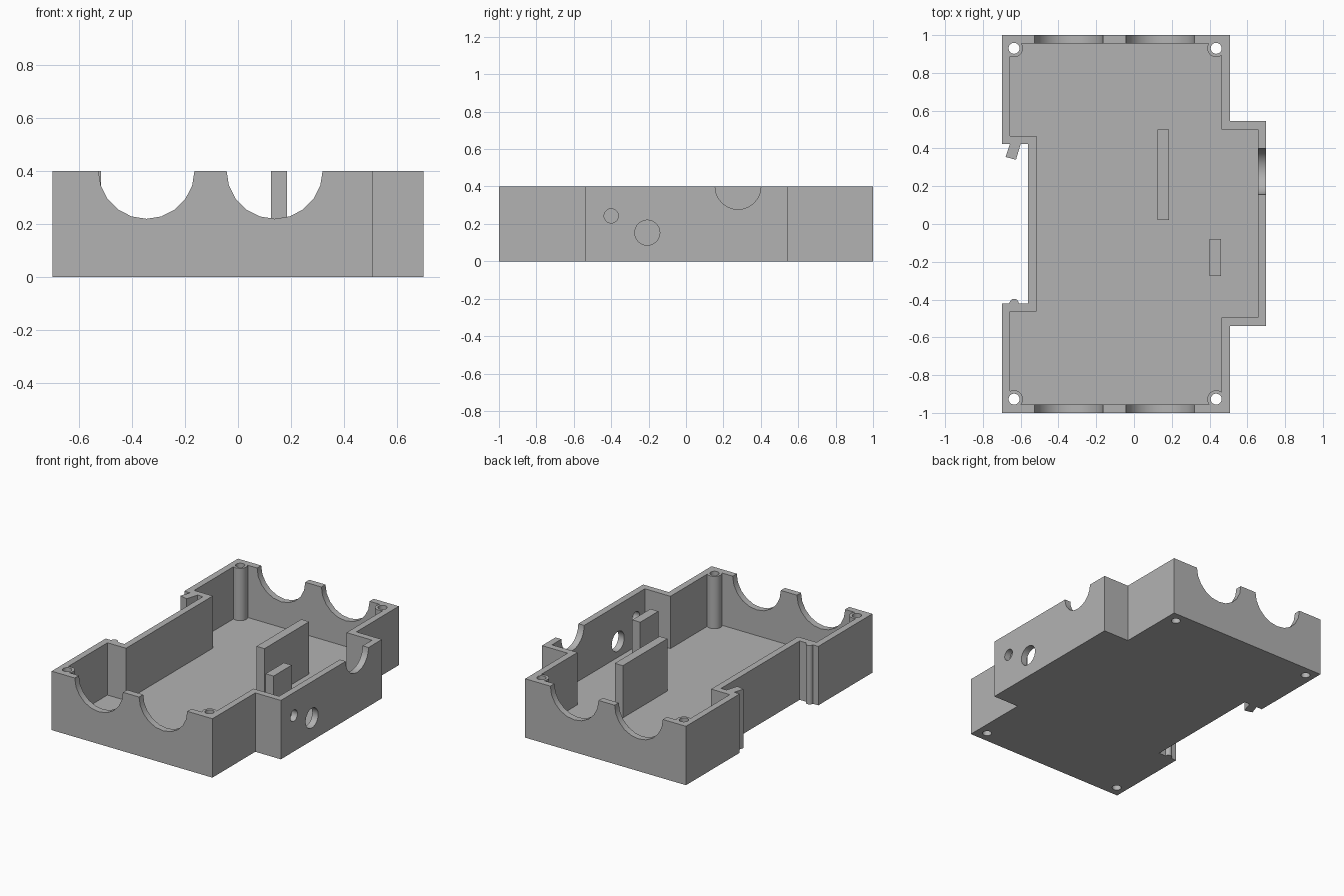
import bpy
import bmesh
from math import cos, sin, pi, radians
from mathutils import Matrix

if "Cube" in bpy.data.objects:
    bpy.data.objects.remove(bpy.data.objects["Cube"])

HEIGHT, FLOOR = 0.4, 0.045

grey = bpy.data.materials.new("plain grey")
grey.use_nodes = True
colour = (0.45, 0.45, 0.45, 1)
grey.diffuse_color = colour
grey.node_tree.nodes["Principled BSDF"].inputs["Base Color"].default_value = colour


def prism(name, points, z0, z1, matrix=Matrix()):
    """Extrude a flat outline from z0 to z1, then place it."""
    bm = bmesh.new()
    face = bm.faces.new([bm.verts.new((x, y, z0)) for x, y in points])
    top = bmesh.ops.extrude_face_region(bm, geom=[face])["geom"]
    for v in top:
        if isinstance(v, bmesh.types.BMVert):
            v.co.z = z1
    bmesh.ops.recalc_face_normals(bm, faces=bm.faces)
    bm.transform(matrix)
    mesh = bpy.data.meshes.new(name)
    bm.to_mesh(mesh)
    bm.free()
    mesh.materials.append(grey)
    ob = bpy.data.objects.new(name, mesh)
    bpy.context.collection.objects.link(ob)
    return ob


def circle(x, y, r, sides, arc=2 * pi):
    count = sides if arc == 2 * pi else sides + 1
    return [(x + r * cos(arc * i / sides), y + r * sin(arc * i / sides)) for i in range(count)]


def box(name, x0, x1, y0, y1):
    return prism(name, [(x0, y0), (x1, y0), (x1, y1), (x0, y1)], FLOOR, HEIGHT)


def cut(target, cutter):
    """Subtract the cutter and throw it away."""
    cutter.hide_render = True
    mod = target.modifiers.new("cut", "BOOLEAN")
    mod.operation, mod.solver, mod.object = "DIFFERENCE", "EXACT", cutter
    with bpy.context.temp_override(object=target, active_object=target):
        bpy.ops.object.modifier_apply(modifier=mod.name)
    bpy.data.objects.remove(cutter)


def outline(inset):
    """Stepped case outline, moved inwards by the wall thickness."""
    w = inset
    return [(-0.7 + w, -1 + w), (0.508 - w, -1 + w), (0.508 - w, -0.54 + w),
            (0.7 - w, -0.54 + w), (0.7 - w, 0.545 - w), (0.508 - w, 0.545 - w),
            (0.508 - w, 1 - w), (-0.7 + w, 1 - w), (-0.7 + w, 0.423 + w),
            (-0.56 + w, 0.423 + w), (-0.56 + w, -0.42 - w), (-0.7 + w, -0.42 - w)]


# Open case with corner posts left standing in the cavity
case = prism("case", outline(0), 0, HEIGHT)
cavity = prism("cavity", outline(0.044), FLOOR, 0.5)
posts = [(x, y) for x in (-0.635, 0.435) for y in (-0.927, 0.93)]
for x, y in posts:
    cut(cavity, prism("post_gap", circle(x, y, 0.047, 24), -0.1, 0.6))
cut(case, cavity)

# Screw holes through the posts
for x, y in posts:
    cut(case, prism("screw_hole", circle(x, y, 0.029, 24), -0.1, 0.6))

# Half-round openings in the front and back walls
along_y = Matrix.Rotation(radians(90), 4, "X")
for x in (-0.345, 0.138):
    for y in (-1, 1):
        cut(case, prism("cable_opening", circle(x, HEIGHT, 0.181, 20), -y - 0.1, -y + 0.1, along_y))

# Round openings in the side wall
along_x = Matrix(((0, 0, 1, 0), (1, 0, 0, 0), (0, 1, 0, 0), (0, 0, 0, 1)))
for y, z, r in ((0.278, HEIGHT, 0.122), (-0.4, 0.243, 0.038), (-0.207, 0.153, 0.067)):
    cut(case, prism("side_opening", circle(y, z, r, 40), 0.6, 0.8, along_x))

# Inner dividers
tall = box("long_divider", 0.125, 0.185, 0.02, 0.5)
short = box("short_divider", 0.4, 0.46, -0.275, -0.08)

# Rail clip and rail bump in the side recess
clip = prism("rail_clip", [(-0.657, 0.423), (-0.6, 0.423), (-0.625, 0.34), (-0.68, 0.355)], 0, HEIGHT)
bump = prism("rail_bump", circle(-0.635, -0.42, 0.024, 12, pi), 0, HEIGHT)

# Smooth the round walls, keep the edges sharp
bpy.ops.object.select_all(action="DESELECT")
for ob in (case, bump):
    ob.select_set(True)
bpy.context.view_layer.objects.active = case
bpy.ops.object.shade_smooth_by_angle(angle=radians(30))
